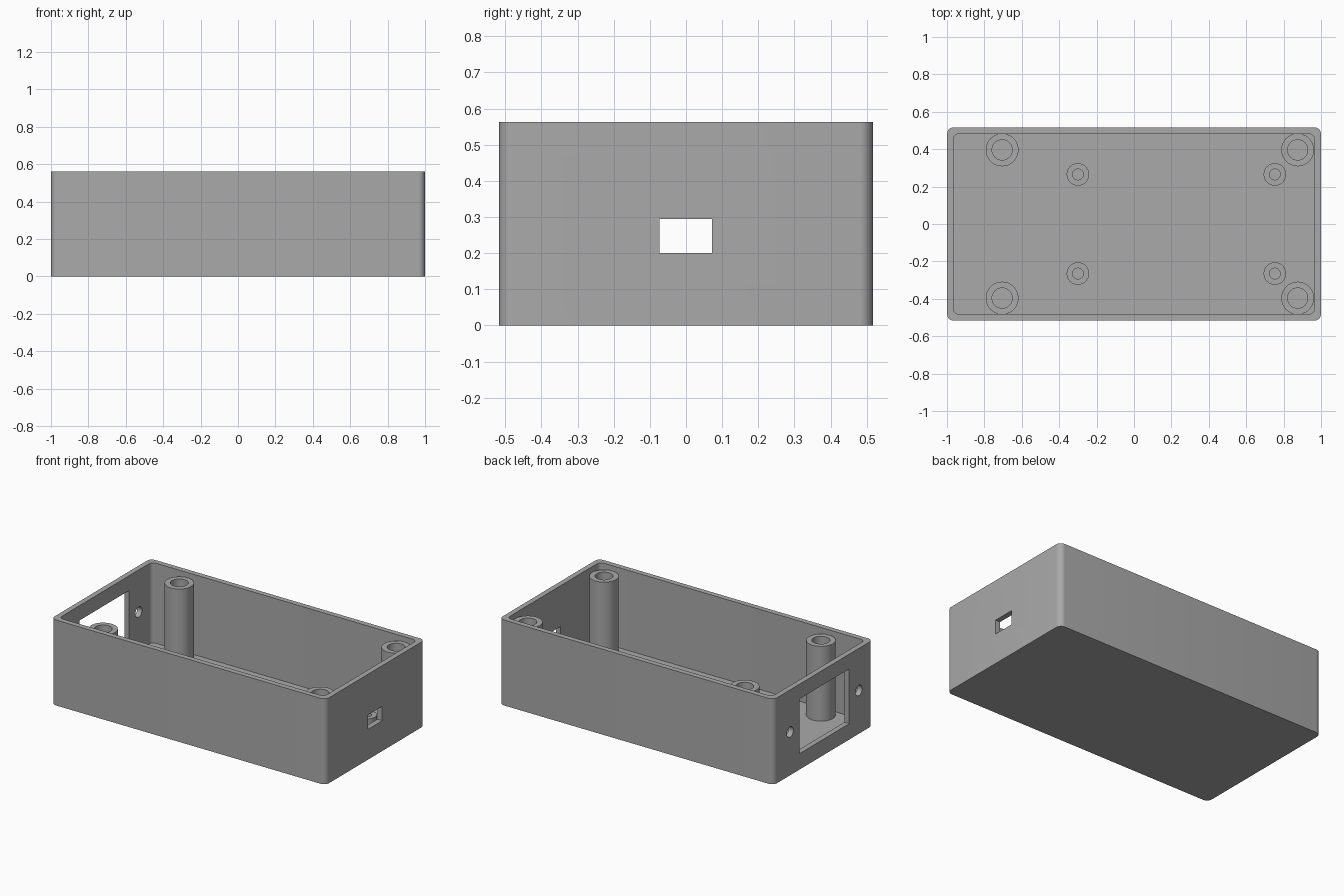
import bpy, bmesh, math

cube = bpy.data.objects.get("Cube")
if cube:
    bpy.data.objects.remove(cube, do_unlink=True)

WALL, HEIGHT = 0.035, 0.5625
HALF_X, HALF_Y = 1.0, 0.517

# One plain grey plastic
grey = bpy.data.materials.new("grey_plastic")
grey.use_nodes = True
colour = (0.4, 0.4, 0.4, 1)
grey.diffuse_color = colour
grey.node_tree.nodes["Principled BSDF"].inputs["Base Color"].default_value = colour


def finish(name, bm):
    bmesh.ops.recalc_face_normals(bm, faces=bm.faces)
    mesh = bpy.data.meshes.new(name)
    bm.to_mesh(mesh)
    bm.free()
    mesh.materials.append(grey)
    obj = bpy.data.objects.new(name, mesh)
    bpy.context.collection.objects.link(obj)
    return obj


def smooth(obj):
    bpy.ops.object.select_all(action='DESELECT')
    obj.select_set(True)
    bpy.context.view_layer.objects.active = obj
    bpy.ops.object.shade_smooth_by_angle(angle=math.radians(30))


def block(name, low, high, radius=0):
    """Box between two corners, with optional rounded upright edges."""
    bm = bmesh.new()
    bmesh.ops.create_cube(bm, size=1)
    for v in bm.verts:
        v.co = [(a + b) / 2 + c * (b - a) for a, b, c in zip(low, high, v.co)]
    if radius:
        upright = [e for e in bm.edges if abs(e.verts[0].co.z - e.verts[1].co.z) > 0.01]
        bmesh.ops.bevel(bm, geom=upright, offset=radius, segments=8,
                        profile=0.5, affect='EDGES')
    return finish(name, bm)


def cross_pin(name, x, y, z, radius):
    """Cylinder lying along x, for drilling an end wall."""
    bm = bmesh.new()
    bmesh.ops.create_cone(bm, cap_ends=True, segments=32, radius1=radius,
                          radius2=radius, depth=0.2)
    obj = finish(name, bm)
    obj.rotation_euler.y = math.pi / 2
    obj.location = (x, y, z)
    return obj


def tube(name, x, y, outer, inner, low, high):
    """Hollow post: a four-point section spun around its axis."""
    bm = bmesh.new()
    section = [(outer, low), (outer, high), (inner, high), (inner, low)]
    verts = [bm.verts.new((x + r, y, z)) for r, z in section]
    edges = [bm.edges.new((verts[i], verts[(i + 1) % 4])) for i in range(4)]
    bmesh.ops.spin(bm, geom=verts + edges, cent=(x, y, 0), axis=(0, 0, 1),
                   angle=math.tau, steps=48)
    bmesh.ops.remove_doubles(bm, verts=bm.verts, dist=0.0005)
    smooth(finish(name, bm))


# Open case with rounded upright corners
case = block("case", (-HALF_X, -HALF_Y, 0), (HALF_X, HALF_Y, HEIGHT), 0.037)
cutters = [
    block("cavity", (WALL - HALF_X, WALL - HALF_Y, WALL),
          (HALF_X - WALL, HALF_Y - WALL, 1), 0.03),
    # Display opening in one end, port opening in the other
    block("display_cutter", (-1.1, -0.27, 0.105), (-0.9, 0.245, 0.465)),
    block("port_cutter", (0.9, -0.074, 0.2), (1.1, 0.072, 0.294)),
    # Screw holes beside the display opening
    cross_pin("screw_cutter_left", -1, 0.345, 0.285, 0.034),
    cross_pin("screw_cutter_right", -1, -0.37, 0.285, 0.034),
]
bpy.context.view_layer.objects.active = case
for cutter in cutters:
    cutter.hide_render = True
    mod = case.modifiers.new(cutter.name, 'BOOLEAN')
    mod.operation = 'DIFFERENCE'
    mod.solver = 'EXACT'
    mod.object = cutter
    bpy.ops.object.modifier_apply(modifier=mod.name)
for cutter in cutters:
    bpy.data.objects.remove(cutter, do_unlink=True)
smooth(case)

# Tall lid posts and short board standoffs
for side, s in (("back", 1), ("front", -1)):
    for end, post_x, standoff_x in (("right", -0.705, -0.3), ("left", 0.875, 0.753)):
        tube(f"lid_post_{side}_{end}", post_x, s * 0.396, 0.0875, 0.054,
             WALL, HEIGHT - WALL)
        tube(f"board_standoff_{side}_{end}", standoff_x, s * 0.265, 0.06, 0.029,
             WALL, 0.1)
